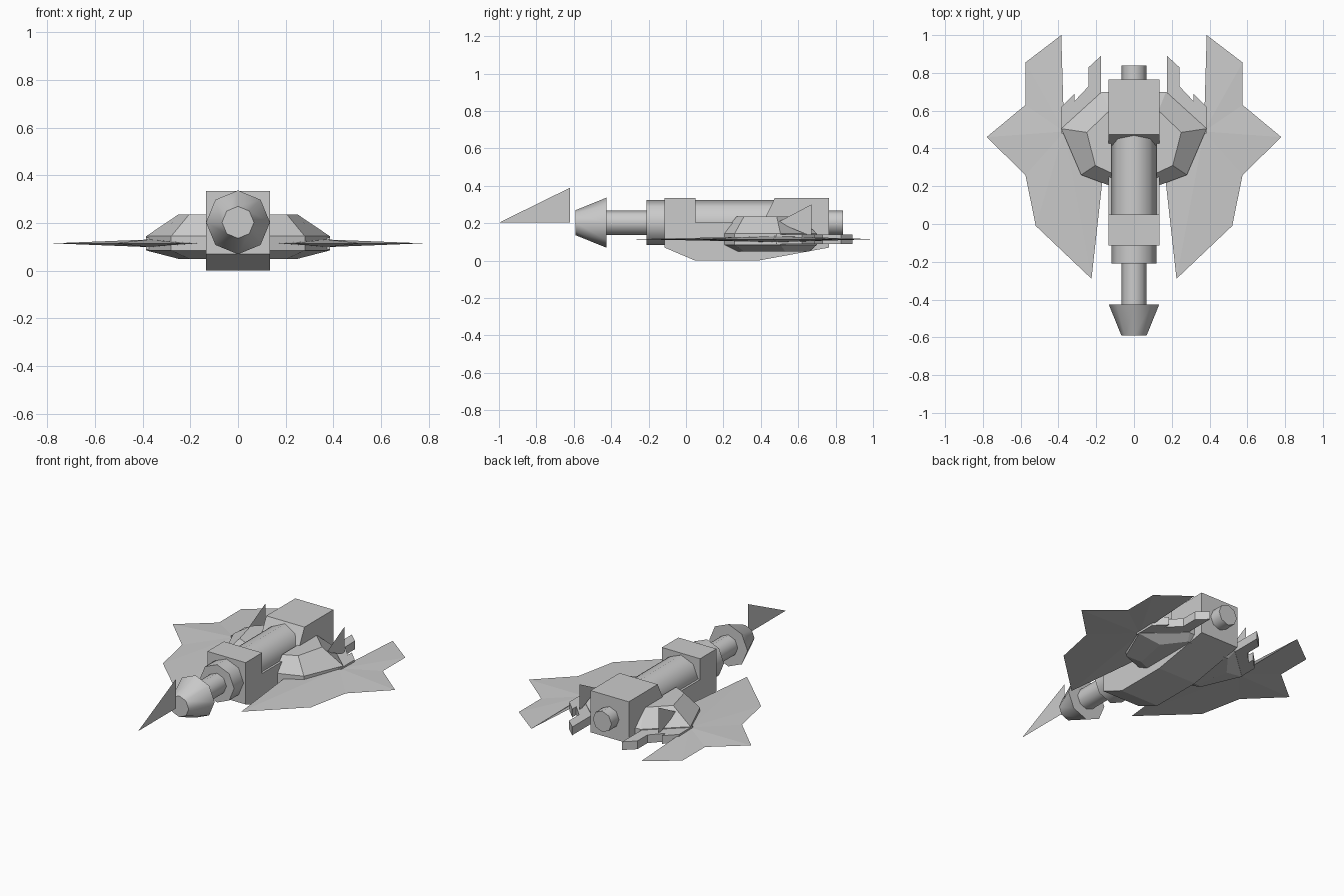
import bpy, bmesh, math

if "Cube" in bpy.data.objects:
    bpy.data.objects.remove(bpy.data.objects["Cube"])

AXIS_Z = 0.203


def finish(name, bm):
    bmesh.ops.recalc_face_normals(bm, faces=bm.faces)
    me = bpy.data.meshes.new(name)
    bm.to_mesh(me)
    bm.free()
    ob = bpy.data.objects.new(name, me)
    bpy.context.collection.objects.link(ob)
    return ob


def loft(name, rings, cap=True):
    """Skin between matching vertex rings, closing both ends."""
    bm = bmesh.new()
    vs = [[bm.verts.new(p) for p in r] for r in rings]
    n = len(rings[0])
    for a, b in zip(vs, vs[1:]):
        for i in range(n):
            j = (i + 1) % n
            bm.faces.new((a[i], a[j], b[j], b[i]))
    if cap:
        bm.faces.new(vs[0])
        bm.faces.new(vs[-1])
    return finish(name, bm)


def tube(name, y0, y1, r0, r1):
    """Eight-sided tube or cone along y."""
    def ring(y, r):
        return [(r * math.sin(k * math.pi / 4), y, AXIS_Z + r * math.cos(k * math.pi / 4))
                for k in range(8)]
    ob = loft(name, [ring(y0, r0), ring(y1, r1)])
    for p in ob.data.polygons:
        p.use_smooth = len(p.vertices) == 4
    ob.data.set_sharp_from_angle(angle=math.radians(50))


def fin(name, x, pts):
    bm = bmesh.new()
    bm.faces.new([bm.verts.new((x, y, z)) for y, z in pts])
    finish(name, bm)


# Central hull: side profile extruded across x
hull = [(-0.115, 0.335), (0.05, 0.335), (0.05, 0.203), (0.41, 0.203), (0.475, 0.335),
        (0.765, 0.335), (0.765, 0.07), (0.385, 0), (0.05, 0), (-0.115, 0.07)]
loft("hull", [[(x, y, z) for y, z in hull] for x in (-0.134, 0.134)])

# Barrel, neck, nose cone and rear exhaust
tube("barrel", -0.21, 0.5, 0.12, 0.12)
tube("neck", -0.43, -0.2, 0.066, 0.066)
tube("nose_cone", -0.59, -0.425, 0.067, 0.134)
tube("rear_exhaust", 0.75, 0.84, 0.066, 0.066)
fin("nose_blade", 0, [(-1, 0.203), (-0.62, 0.203), (-0.62, 0.39)])

wing = [(0.385, 1.0), (0.575, 0.855), (0.575, 0.63), (0.78, 0.46), (0.575, 0.26),
        (0.52, -0.01), (0.225, -0.29), (0.165, 0.25), (0.385, 0.52)]
pod_wide = [(0.12, 0.70), (0.17, 0.70), (0.385, 0.505), (0.28, 0.26), (0.12, 0.2)]
pod_top = [(0.12, 0.61), (0.13, 0.60), (0.25, 0.485), (0.205, 0.31), (0.12, 0.27)]
pod_low = [(0.12, 0.66), (0.15, 0.66), (0.25, 0.53), (0.205, 0.31), (0.12, 0.27)]

for side, s in (("left", -1), ("right", 1)):
    # Thin wing: sharp outline rising to a shallow ridge point on each face
    bm = bmesh.new()
    rim = [bm.verts.new((s * x, y, 0.115)) for x, y in wing]
    for z in (0.099, 0.131):
        apex = bm.verts.new((s * 0.37, 0.49, z))
        for i, v in enumerate(rim):
            bm.faces.new((v, rim[(i + 1) % len(rim)], apex))
    finish(side + "_wing", bm)

    # Bevelled side pod
    loft(side + "_pod", [[(s * x, y, z) for x, y in prof] for prof, z in
                         ((pod_low, 0.05), (pod_wide, 0.085), (pod_wide, 0.145), (pod_top, 0.236))])

    # Three slant-ended prongs behind the pod
    for i, (x0, x1, y0, y_in, y_out) in enumerate(((0.175, 0.24, 0.5, 0.89, 0.83),
                                                   (0.24, 0.315, 0.45, 0.73, 0.65),
                                                   (0.315, 0.385, 0.48, 0.69, 0.62))):
        plan = [(x0, y0), (x0, y_in), (x1, y_out), (x1, y0)]
        loft(f"{side}_prong_{i + 1}", [[(s * x, y, z) for x, y in plan] for z in (0.088, 0.14)])

    # Small upright fin
    fin(side + "_fin", s * 0.277, [(0.49, 0.205), (0.67, 0.3), (0.67, 0.13)])
